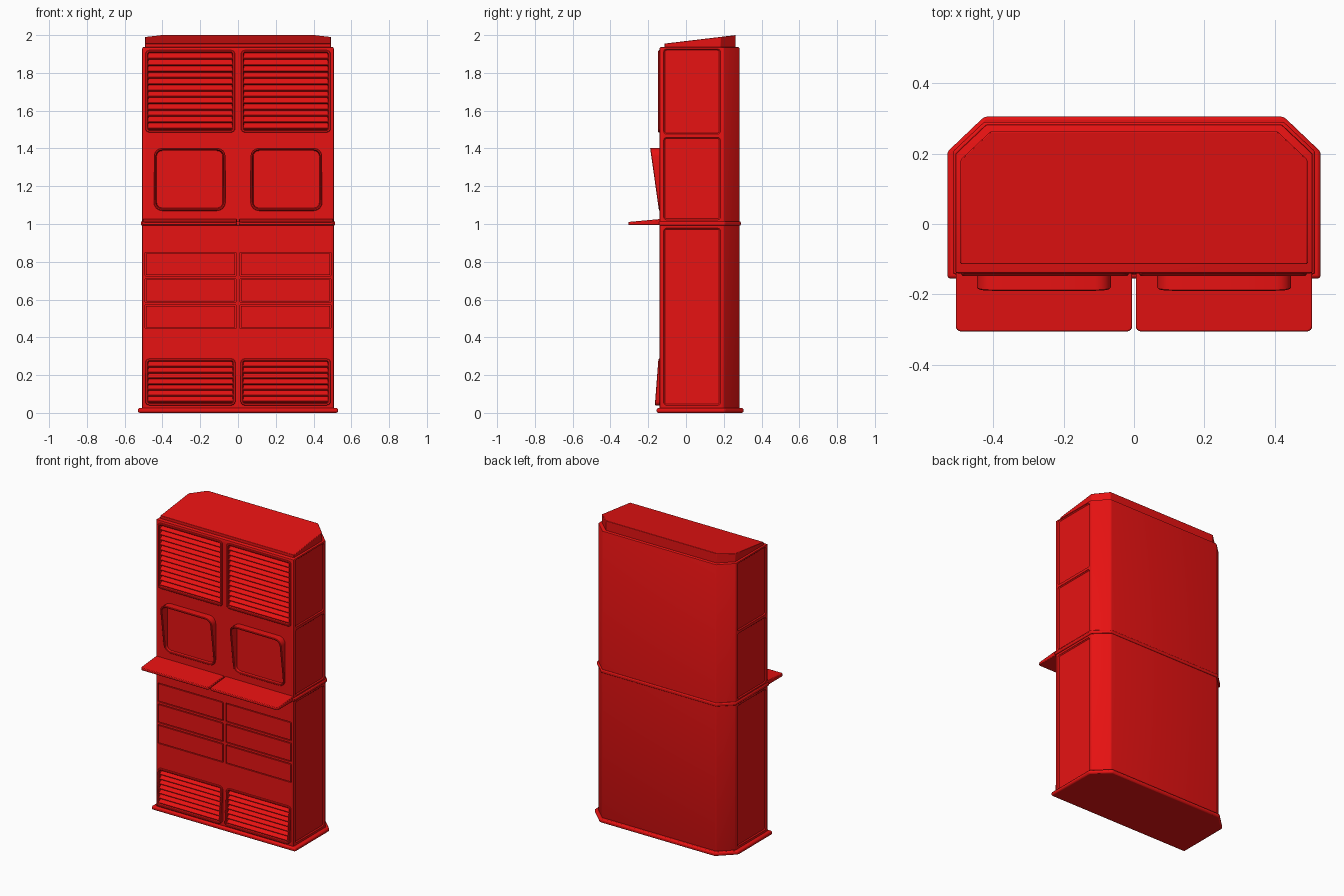
import bpy, bmesh
from math import sin, cos, pi

if "Cube" in bpy.data.objects:
    bpy.data.objects.remove(bpy.data.objects["Cube"])

red = bpy.data.materials.new("red_paint")
red.diffuse_color = (0.8, 0.006, 0.006, 1)
red.use_nodes = True
red.node_tree.nodes["Principled BSDF"].inputs["Base Color"].default_value = red.diffuse_color


def make(name, bm, mirror=False, bevel=0, segs=2):
    bmesh.ops.recalc_face_normals(bm, faces=bm.faces)
    me = bpy.data.meshes.new(name)
    bm.to_mesh(me)
    bm.free()
    ob = bpy.data.objects.new(name, me)
    bpy.context.collection.objects.link(ob)
    me.materials.append(red)
    if bevel:
        b = ob.modifiers.new("bevel", 'BEVEL')
        b.width, b.segments, b.limit_method = bevel, segs, 'ANGLE'
    if mirror:
        ob.modifiers.new("mirror", 'MIRROR').use_mirror_merge = False
    return ob


def loft(bm, rings):
    """Skin a stack of point rings and cap both ends."""
    vs = [[bm.verts.new(p) for p in r] for r in rings]
    n = len(vs[0])
    for a, b in zip(vs, vs[1:]):
        for i in range(n):
            j = (i + 1) % n
            bm.faces.new((a[i], a[j], b[j], b[i]))
    bm.faces.new(vs[0][::-1])
    bm.faces.new(vs[-1])
    return bm


def rrect(u0, u1, v0, v1, r, n=4):
    """Rounded rectangle in 2D."""
    pts = []
    for k, (cu, cv) in enumerate([(u1 - r, v1 - r), (u0 + r, v1 - r),
                                  (u0 + r, v0 + r), (u1 - r, v0 + r)]):
        for i in range(n + 1):
            a = (k + i / n) * pi / 2
            pts.append((cu + r * cos(a), cv + r * sin(a)))
    return pts


def plan(hx, y0, y1, cut):
    """Footprint with chamfered back corners."""
    half = [(hx, y0), (hx, y1 - cut), (hx - cut - 0.005, y1)]
    return half + [(-x, y) for x, y in reversed(half)]


def slab(name, pts, z0, top, bevel):
    bm = loft(bmesh.new(), [[(x, y, z0) for x, y in pts],
                            [(x, y, top(y)) for x, y in pts]])
    return make(name, bm, bevel=bevel)


# Cabinet shell, plinth, belt and sloping roof
body = slab("cabinet_body", plan(0.507, -0.14, 0.283, 0.083), 0.01, lambda y: 1.936, 0.006)
slab("base_plinth", plan(0.53, -0.155, 0.305, 0.1), 0.0, lambda y: 0.026, 0.009)
slab("belt_trim", plan(0.514, -0.143, 0.29, 0.084), 0.992, lambda y: 1.014, 0.006)
slab("roof_cap", plan(0.492, -0.114, 0.263, 0.08), 1.92,
     lambda y: 1.955 + (y + 0.114) / 0.377 * 0.045, 0.003)

# Openings: (x0, x1, z0, z1, corner radius, front y at bottom, front y at top, floor y)
upper_vent = (0.016, 0.49, 1.485, 1.92, 0.02, -0.147, -0.147, -0.105)
lower_vent = (0.014, 0.49, 0.04, 0.287, 0.02, -0.165, -0.146, -0.115)
monitor = (0.066, 0.446, 1.07, 1.403, 0.045, -0.143, -0.190, -0.128)
drawers = [(0.01, 0.492, z, z + 0.125) for z in (0.447, 0.586, 0.725)]
side_panels = [(0.04, 0.978), (1.022, 1.458), (1.476, 1.926)]

# Recesses cut into the shell
cut = bmesh.new()
for x0, x1, z0, z1, r, *_ in (upper_vent, lower_vent, monitor):
    p = rrect(x0 + 0.006, x1 - 0.006, z0 + 0.006, z1 - 0.006, r)
    loft(cut, [[(x, y, z) for x, z in p] for y in (-0.25, -0.08)])
for x0, x1, z0, z1 in drawers:
    p = rrect(x0, x1, z0, z1, 0.004, 2)
    loft(cut, [[(x, y, z) for x, z in p] for y in (-0.25, -0.13)])
for z0, z1 in side_panels:
    p = rrect(-0.118, 0.182, z0, z1, 0.014)
    q = rrect(-0.112, 0.176, z0 + 0.006, z1 - 0.006, 0.01)
    loft(cut, [[(0.6, y, z) for y, z in p], [(0.506, y, z) for y, z in p],
               [(0.5, y, z) for y, z in q]])
cutter = make("recess_cutter", cut, mirror=True)
cutter.hide_render = True
mod = body.modifiers.new("recesses", 'BOOLEAN')
mod.object, mod.solver = cutter, 'EXACT'
bpy.context.view_layer.objects.active = body
for m in list(body.modifiers):
    bpy.ops.object.modifier_apply(modifier=m.name)
bpy.data.objects.remove(cutter)


def bezel(name, spec, rim):
    """Rounded frame with a slanted front and a recessed floor."""
    x0, x1, z0, z1, r, yb, yt, floor = spec

    def ring(inset, y=None, back=0):
        p = rrect(x0 + inset, x1 - inset, z0 + inset, z1 - inset, max(r - inset, 0.006))
        return [(x, y if y is not None else yb + (yt - yb) * (z - z0) / (z1 - z0) + back, z)
                for x, z in p]
    return make(name, loft(bmesh.new(), [
        ring(0, -0.095), ring(0, back=0.003), ring(0.003), ring(rim - 0.003),
        ring(rim, back=0.003), ring(rim + 0.003, floor)]), mirror=True)


def louvres(name, spec, count, depth):
    """Sawtooth slats, each with its lower edge outward."""
    x0, x1, z0, z1, r, yb, yt, floor = spec
    a, b = z0 + 0.016, z1 - 0.016
    step = (b - a) / count
    prof = []
    for i in range(count):
        z = a + i * step
        y = yb + (yt - yb) * (z - z0) / (z1 - z0) + 0.006
        prof += [(y + depth, z), (y, z + 0.004), (y, z + 0.008)]
    prof += [(yt + 0.006 + depth, b), (-0.09, b), (-0.09, a)]
    make(name, loft(bmesh.new(), [[(x, y, z) for y, z in prof]
                                  for x in (x0 + 0.012, x1 - 0.012)]), mirror=True)


# Vents and monitor hoods
bezel("upper_vent_frame", upper_vent, 0.013)
louvres("upper_vent_slats", upper_vent, 12, 0.028)
bezel("lower_vent_frame", lower_vent, 0.013)
louvres("lower_vent_slats", lower_vent, 7, 0.024)
bezel("monitor_hood", monitor, 0.012)

# Drawer fronts, flush inside their grooves
for i, (x0, x1, z0, z1) in enumerate(drawers):
    p = rrect(x0 + 0.005, x1 - 0.005, z0 + 0.005, z1 - 0.005, 0.003, 2)
    make(f"drawer_front_{i + 1}", loft(bmesh.new(), [
        [(x, y, z) for x, z in p] for y in (-0.125, -0.14)]), mirror=True)

# Wedge shaped desk shelves
p = rrect(0.005, 0.506, -0.305, -0.13, 0.015)
make("desk_shelf", loft(bmesh.new(), [
    [(x, y, 0.994) for x, y in p],
    [(x, y, 1.011 + (y + 0.305) * 0.09) for x, y in p]]), mirror=True, bevel=0.004)

# Smooth the rounded corners, keep hard edges
for ob in bpy.context.scene.objects:
    ob.select_set(True)
bpy.context.view_layer.objects.active = body
bpy.ops.object.shade_smooth_by_angle(angle=0.5)
